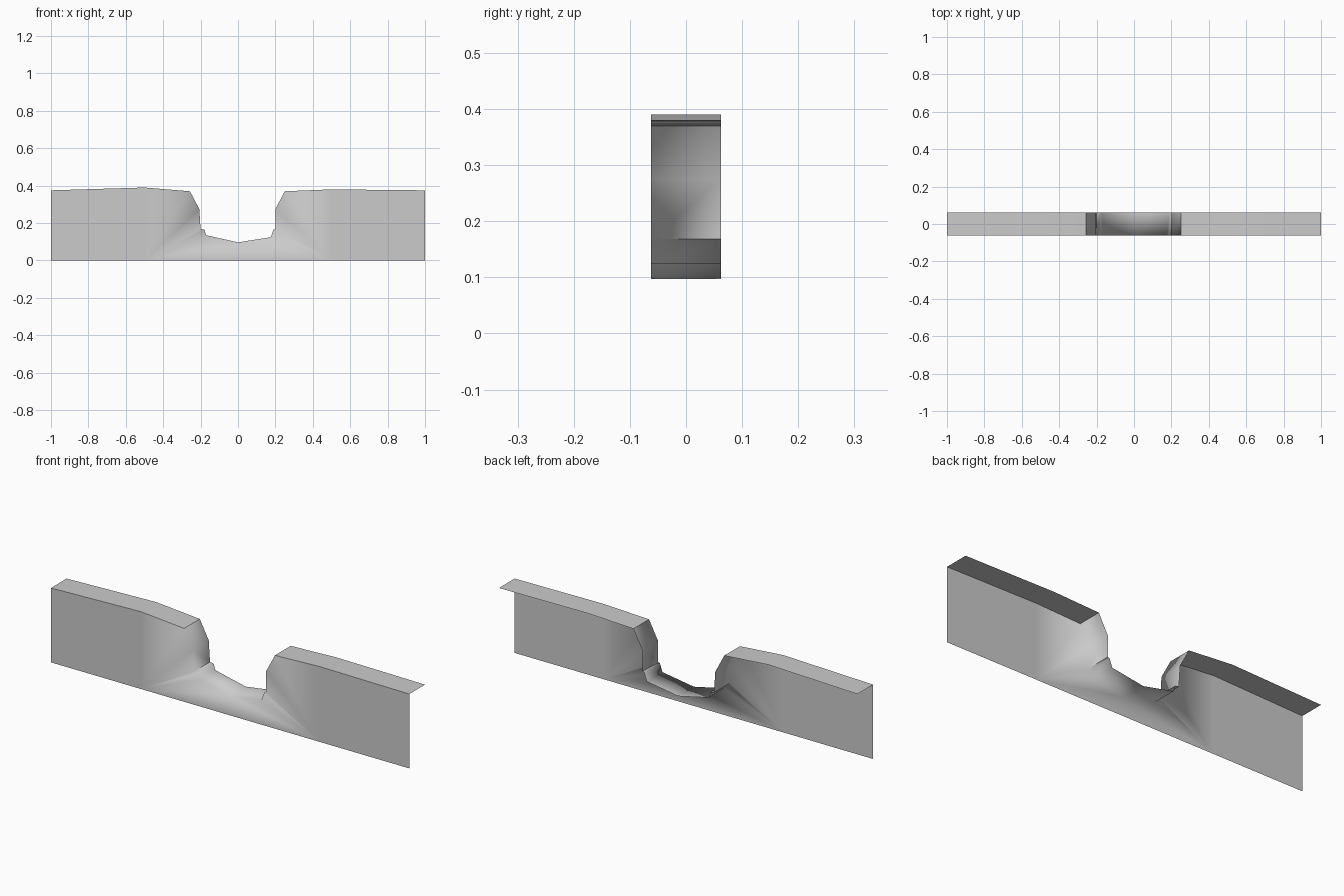
import bpy
import bmesh

cube = bpy.data.objects.get("Cube")
if cube:
    bpy.data.objects.remove(cube, do_unlink=True)

# One plain grey for the whole wall
grey = bpy.data.materials.new("wall_grey")
grey.use_nodes = True
colour = (0.6, 0.6, 0.6, 1)
grey.diffuse_color = colour
grey.node_tree.nodes["Principled BSDF"].inputs["Base Color"].default_value = colour

HALF = 0.0625

# Top outline of the wall from left to right, dipping through the breach
left_top = [(-1, 0.375), (-0.5, 0.39), (-0.257, 0.37)]
breach = [(-0.207, 0.275), (-0.2, 0.168), (-0.18, 0.166), (-0.17, 0.135),
          (0, 0.097),
          (0.175, 0.124), (0.19, 0.166), (0.2, 0.168), (0.2, 0.275)]
right_top = [(0.25, 0.37), (0.5, 0.38), (1, 0.375)]
outline = left_top + breach + right_top

bm = bmesh.new()
front = [bm.verts.new((x, -HALF, z)) for x, z in outline]
back = [bm.verts.new((x, HALF, z)) for x, z in outline]
foot = [bm.verts.new((x, -HALF, 0)) for x in (-1, -0.5, 0.5, 1)]
last = len(outline) - 1
middle = outline.index((0, 0.097))

# Front sheet: straight ends and triangle fans around the breach
bm.faces.new((foot[0], foot[1], front[1], front[0]))
bm.faces.new((foot[2], foot[3], front[last], front[last - 1]))
for i in range(1, last - 1):
    anchor = foot[1] if i < middle else foot[2]
    bm.faces.new((anchor, front[i + 1], front[i]))
bm.faces.new((foot[1], foot[2], front[middle]))

# Capping strip that follows the outline to the back
for i in range(last):
    bm.faces.new((front[i], front[i + 1], back[i + 1], back[i]))

for face in bm.faces:
    face.smooth = True

# Crisp creases on the intact tops, breach corners and ledges
first_corner = len(left_top) - 1
second_corner = last - first_corner
for i in range(last):
    if i < first_corner or i >= second_corner:
        bm.edges.get((front[i], front[i + 1])).smooth = False
for i in (first_corner, second_corner, first_corner + 2, second_corner - 2):
    bm.edges.get((front[i], back[i])).smooth = False

mesh = bpy.data.meshes.new("broken_wall")
bm.to_mesh(mesh)
bm.free()
mesh.materials.append(grey)
wall = bpy.data.objects.new("broken_wall", mesh)
bpy.context.collection.objects.link(wall)
